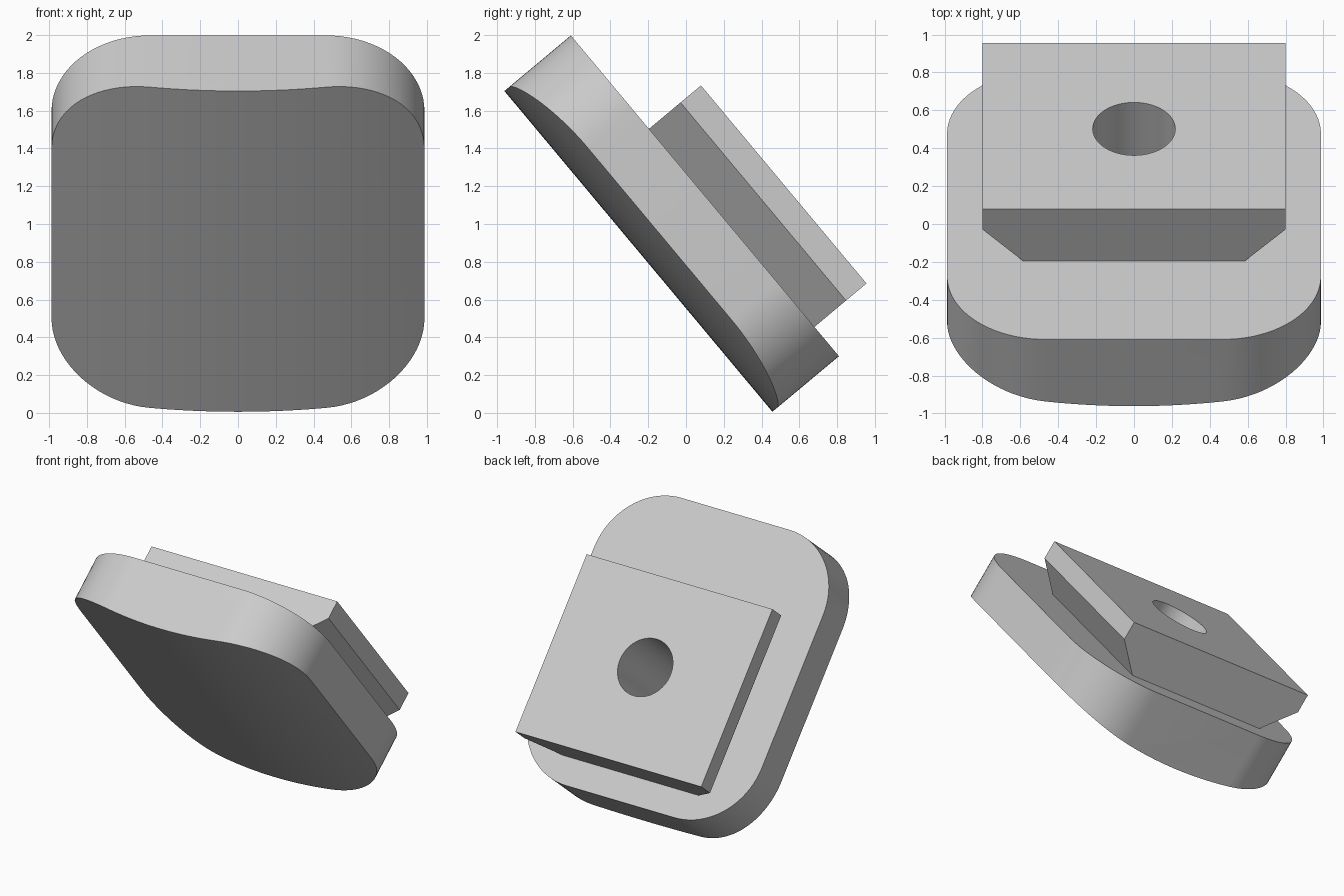
import bpy, bmesh, math
from mathutils import Matrix, Vector

cube = bpy.data.objects.get("Cube")
if cube:
    bpy.data.objects.remove(cube, do_unlink=True)

grey = bpy.data.materials.new("light grey")
grey.use_nodes = True
grey.diffuse_color = (0.6, 0.6, 0.6, 1)
grey.node_tree.nodes["Principled BSDF"].inputs["Base Color"].default_value = (0.6, 0.6, 0.6, 1)

# Part frame: across, up the slope, out of the sloped back
TILT = Matrix(((-1, 0, 0, 0), (0, -0.641, 0.767, 0), (0, 0.767, 0.641, 0), (0, 0, 0, 1)))
BACK = 0.814      # back face of the pad
FRONT = 0.355     # deepest line of the bowed front
TOP = 1.173       # outer face of the dovetail
MID_V = 0.818     # middle of the pad along the slope


def prism(name, points, step):
    """Extrude a closed outline along step."""
    bm = bmesh.new()
    face = bm.faces.new([bm.verts.new(p) for p in points])
    out = bmesh.ops.extrude_face_region(bm, geom=[face])
    moved = [g for g in out["geom"] if isinstance(g, bmesh.types.BMVert)]
    bmesh.ops.translate(bm, vec=Vector(step), verts=moved)
    bmesh.ops.recalc_face_normals(bm, faces=bm.faces)
    mesh = bpy.data.meshes.new(name)
    bm.to_mesh(mesh)
    bm.free()
    mesh.materials.append(grey)
    obj = bpy.data.objects.new(name, mesh)
    obj.matrix_world = TILT
    bpy.context.collection.objects.link(obj)
    return obj


def circle(count):
    return [(math.cos(2 * math.pi * i / count), math.sin(2 * math.pi * i / count))
            for i in range(count)]


def rounded_rect(hw, hl, r, steps=20):
    pts = []
    for q, (sx, sy) in enumerate([(1, 1), (-1, 1), (-1, -1), (1, -1)]):
        for i in range(steps + 1):
            a = math.pi / 2 * (q + i / steps)
            pts.append((sx * (hw - r) + r * math.cos(a), sy * (hl - r) + r * math.sin(a)))
    return pts


def boolean(obj, cutter, operation):
    mod = obj.modifiers.new("cut", "BOOLEAN")
    mod.operation = operation
    mod.solver = "EXACT"
    mod.object = cutter
    bpy.ops.object.select_all(action="DESELECT")
    bpy.context.view_layer.objects.active = obj
    obj.select_set(True)
    bpy.ops.object.modifier_apply(modifier=mod.name)


# Rounded pad and dovetail block
pad = prism("pad", [(x, y + MID_V, BACK) for x, y in rounded_rect(0.987, 1.107, 0.52)],
            (0, 0, -0.8))
half = [(0.585, BACK), (0.8, 1.032), (0.8, TOP)]
section = half + [(-x, n) for x, n in reversed(half)]
dovetail = prism("dovetail_block", [(x, -0.087, n) for x, n in section], (0, 1.367, 0))

# Large cylinder that bows the front, and the blind bolt hole
R = 3.4
bow = prism("bow_cutter", [(R * c, -2, FRONT + R + R * s) for c, s in circle(320)], (0, 6, 0))
hole = prism("hole_cutter", [(0.218 * c, 0.62 + 0.218 * s, TOP + 0.2) for c, s in circle(64)],
             (0, 0, -0.92))

boolean(pad, bow, "INTERSECT")
for part in (pad, dovetail):
    boolean(part, hole, "DIFFERENCE")
    bpy.ops.object.shade_smooth_by_angle(angle=math.radians(30))

for cutter in (bow, hole):
    bpy.data.objects.remove(cutter, do_unlink=True)
